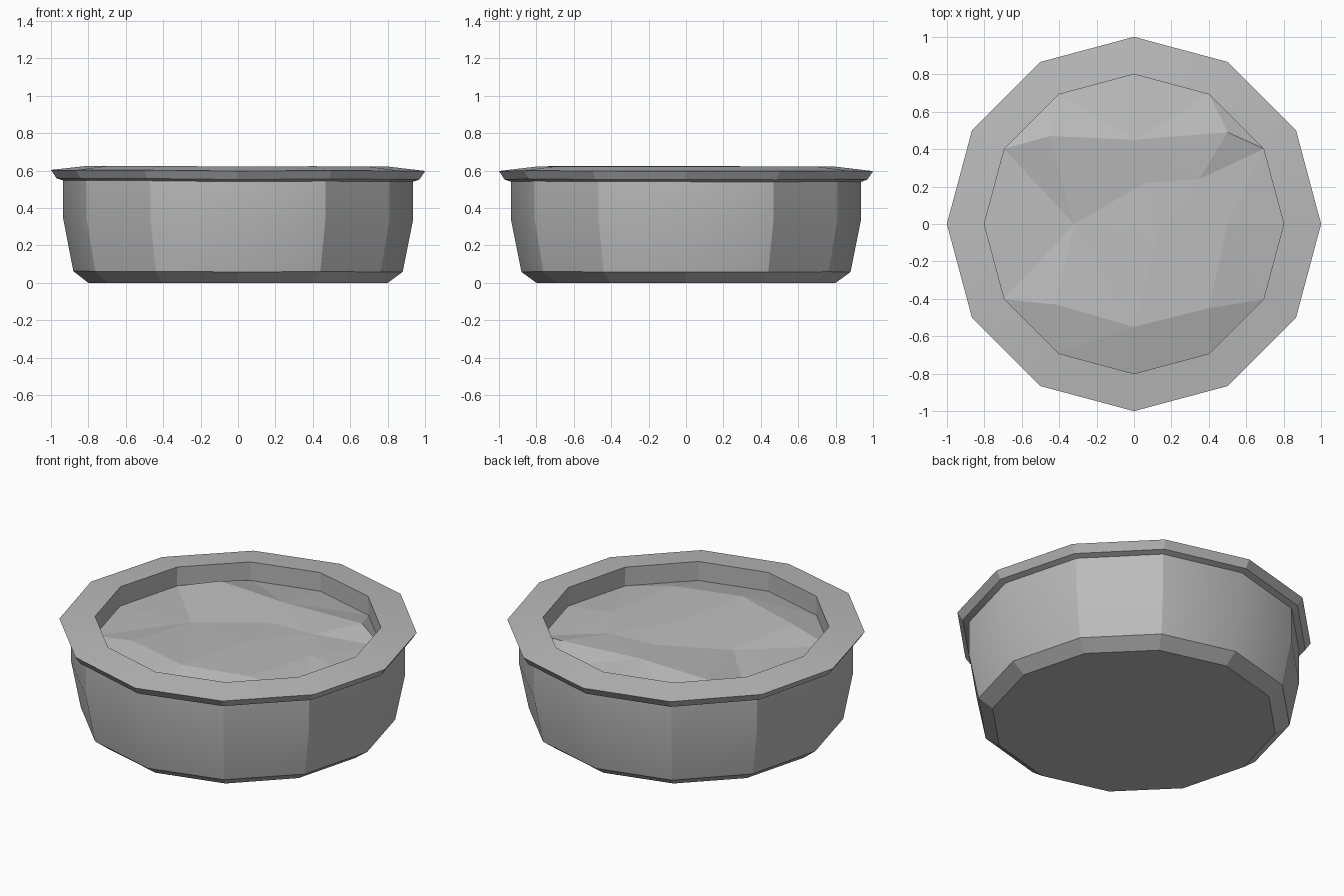
import bpy, bmesh, math, random
from mathutils import Vector
from mathutils.geometry import delaunay_2d_cdt

random.seed(4)
SIDES = 12

cube = bpy.data.objects.get("Cube")
if cube:
    bpy.data.objects.remove(cube, do_unlink=True)

stone = bpy.data.materials.new("grey stone")
stone.use_nodes = True
grey = (0.5, 0.5, 0.5, 1)
stone.diffuse_color = grey
stone.node_tree.nodes["Principled BSDF"].inputs["Base Color"].default_value = grey


def ring_point(i, radius, z):
    a = math.tau * i / SIDES
    return Vector((radius * math.cos(a), radius * math.sin(a), z))


def finish(bm, name, smooth_seams=False):
    """Shade softly over shallow edges and turn the mesh into an object."""
    bmesh.ops.recalc_face_normals(bm, faces=bm.faces)
    for f in bm.faces:
        f.smooth = True
    for e in bm.edges:
        e.smooth = e.is_manifold and e.calc_face_angle(0) < math.radians(14)
        a, b = (v.co for v in e.verts)
        upright = abs(a.z - b.z) > 0.15
        # the seams on the four main axes are softened
        if smooth_seams and upright and min(abs(a.x), abs(a.y)) < 0.05:
            e.smooth = True
    mesh = bpy.data.meshes.new(name)
    bm.to_mesh(mesh)
    bm.free()
    mesh.materials.append(stone)
    obj = bpy.data.objects.new(name, mesh)
    bpy.context.collection.objects.link(obj)
    return obj


def lathe(name, profile, jitter, cap_bottom=False, **kw):
    """Spin a (radius, z, wobble) profile, with slight hand-cut height variation."""
    bm = bmesh.new()
    rings = []
    for radius, z, wobble in profile:
        rings.append([bm.verts.new(ring_point(i, radius, z + wobble * jitter[i]))
                      for i in range(SIDES)])
    for low, high in zip(rings, rings[1:]):
        for i in range(SIDES):
            j = (i + 1) % SIDES
            bm.faces.new((low[i], low[j], high[j], high[i]))
    if cap_bottom:
        bm.faces.new(rings[0][::-1])
    return finish(bm, name, **kw)


jitter = [random.uniform(-1, 1) for _ in range(SIDES)]

# Tub wall with chamfered foot
lathe("basin_body",
      [(0.80, 0.0, 0), (0.88, 0.06, 0.003), (0.935, 0.34, 0.01), (0.935, 0.56, 0)],
      jitter, cap_bottom=True, smooth_seams=True)

# Overhanging rim and inner wall
lathe("basin_rim",
      [(0.92, 0.538, 0.005), (0.97, 0.555, 0.005), (1.0, 0.60, 0.004),
       (0.80, 0.623, 0.003), (0.805, 0.48, 0)],
      jitter)

# Uneven filling inside: outer ring plus a few hand-placed lumps
lumps = [(-0.45, 0.47, 0.575), (0, 0.45, 0.57), (0.5, 0.49, 0.56),
         (0.06, 0.22, 0.55), (0.35, 0.24, 0.55), (0.5, 0, 0.55),
         (-0.32, 0, 0.535), (0.12, -0.07, 0.565), (0, -0.55, 0.57),
         (-0.42, -0.43, 0.56), (0.4, -0.45, 0.565)]
points = [ring_point(i, 0.803, 0.505) for i in range(SIDES)] + [Vector(p) for p in lumps]
tris = delaunay_2d_cdt([p.xy for p in points], [], [list(range(SIDES))], 1, 1e-5)
bm = bmesh.new()
verts = []
for xy, source in zip(tris[0], tris[3]):
    verts.append(bm.verts.new((xy.x, xy.y, points[source[0]].z)))
for face in tris[2]:
    bm.faces.new([verts[i] for i in face])
filling = finish(bm, "filling")
if filling.data.polygons[0].normal.z < 0:
    filling.data.flip_normals()
for e in filling.data.edges:
    e.use_edge_sharp = True
